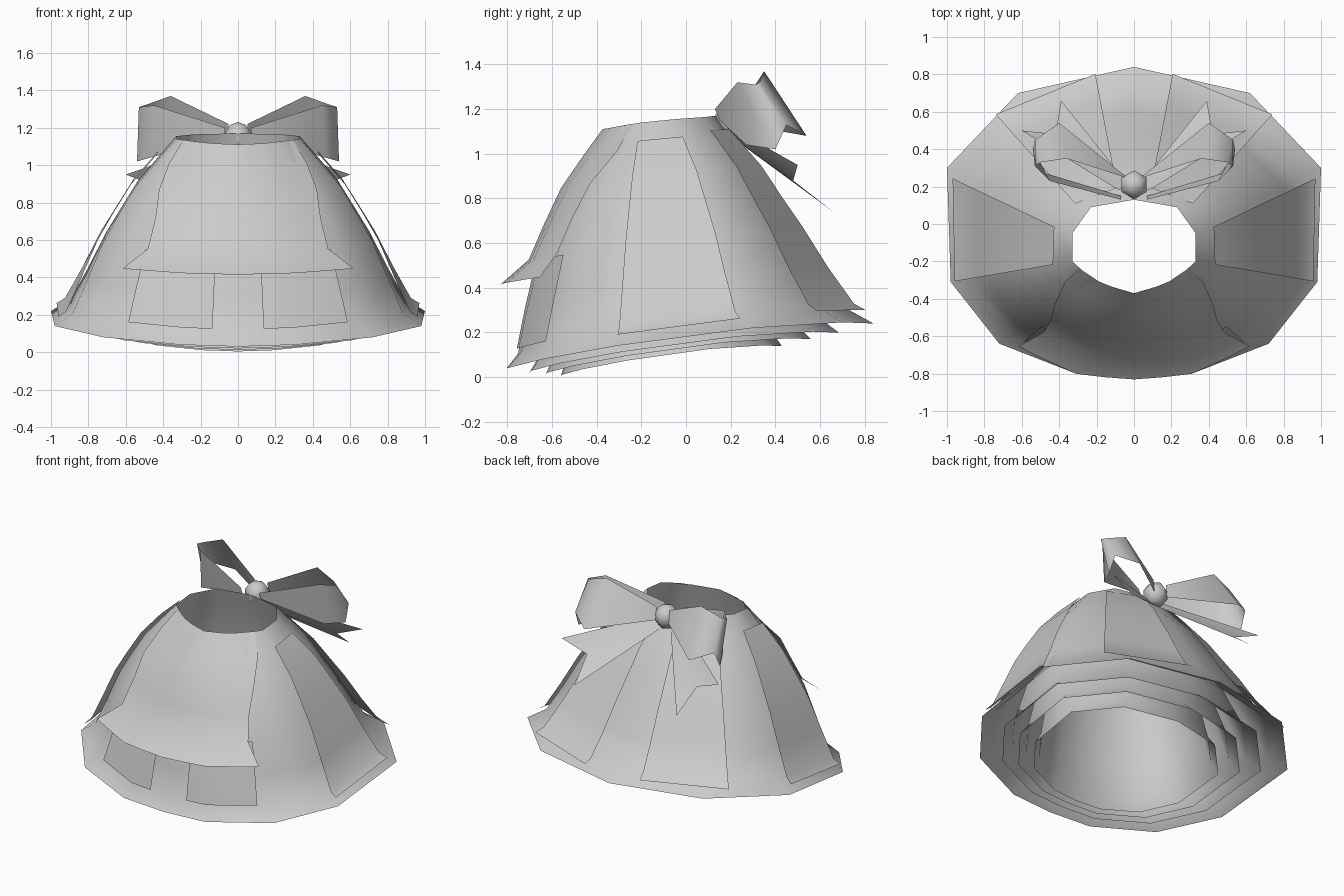
import bpy, math
from mathutils import Vector

cube = bpy.data.objects.get("Cube")
if cube:
    bpy.data.objects.remove(cube)

grey = bpy.data.materials.new("cloth_grey")
grey.use_nodes = True
colour = (0.6, 0.6, 0.6, 1)
grey.diffuse_color = colour
grey.node_tree.nodes["Principled BSDF"].inputs["Base Color"].default_value = colour

# Half outlines from centre back to centre front
WAIST = [(0, .13, 1.17), (.23, .09, 1.165), (.33, -.05, 1.155), (.33, -.2, 1.14),
         (.23, -.29, 1.125), (.12, -.335, 1.115), (0, -.37, 1.11)]
HEM = [(0, .84, .24), (.62, .70, .245), (1, .3, .22), (.98, -.31, .14),
       (.72, -.64, .08), (.31, -.8, .04), (0, -.81, .03)]
# Drop down the skirt, and matching spread toward the hem
DROP = [0, .12, .25, .4, .55, .75, .93, 1]
SPREAD = [0, .16, .33, .47, .60, .73, .85, 1]


def full_ring(half):
    pts = [Vector(p) for p in half]
    return pts + [Vector((-p.x, p.y, p.z)) for p in pts[-2:0:-1]]


WAIST_RING, HEM_RING = full_ring(WAIST), full_ring(HEM)


def on_ring(ring, u):
    i = math.floor(u)
    return ring[i % 12].lerp(ring[(i + 1) % 12], u - i)


def spread_at(t):
    for i in range(len(DROP) - 1):
        if t <= DROP[i + 1]:
            f = (t - DROP[i]) / (DROP[i + 1] - DROP[i])
            return SPREAD[i] + f * (SPREAD[i + 1] - SPREAD[i])
    return 1


def skirt_point(u, t, lift=0, hem=HEM_RING):
    """Point at u round the skirt and t down it, lifted outward."""
    a, b = on_ring(WAIST_RING, u), on_ring(hem, u)
    s = spread_at(t)
    # The front bulges, the back runs straighter
    s -= .08 * math.cos(u * math.pi / 6) * math.sin(math.pi * t)
    out = Vector((b.x - a.x, b.y - a.y, 0)).normalized()
    p = a.lerp(b, s)
    p.z = a.z + (b.z - a.z) * t
    return p + out * lift + Vector((0, 0, lift * .3))


def make(name, verts, faces, angle=50):
    mesh = bpy.data.meshes.new(name)
    mesh.from_pydata([tuple(v) for v in verts], [], faces)
    mesh.materials.append(grey)
    mesh.update()
    mesh.shade_smooth()
    mesh.set_sharp_from_angle(angle=math.radians(angle))
    obj = bpy.data.objects.new(name, mesh)
    bpy.context.collection.objects.link(obj)
    return obj


def sheet(name, rows, closed=False, angle=50):
    n = len(rows[0])
    faces = []
    for r in range(len(rows) - 1):
        for c in range(n if closed else n - 1):
            d = (c + 1) % n
            faces.append((r * n + c, (r + 1) * n + c, (r + 1) * n + d, r * n + d))
    return make(name, [p for row in rows for p in row], faces, angle)


def steps(a, b, knots):
    return [a] + [k for k in knots if a + .02 < k < b - .02] + [b]


def panel(name, u0, u1, t0, t1, lift0, lift1, folds):
    """Cloth piece following the skirt, bent across at the given folds."""
    rows = []
    for t in steps(t0, t1, DROP):
        lift = lift0 + (lift1 - lift0) * (t - t0) / (t1 - t0)
        rows.append([skirt_point(u, t, lift) for u in steps(u0, u1, folds)])
    return sheet(name, rows)


# Outer skirt and three nested petticoats
sheet("skirt", [[skirt_point(u, t) for u in range(12)] for t in DROP], True)
for i, (size, height, shift) in enumerate([(.84, .85, -.02), (.72, .75, -.045), (.6, .64, -.075)], 1):
    hem = [Vector((p.x * size, p.y * size + shift, p.z * height - .005 * i)) for p in HEM_RING]
    rows = [[skirt_point(u, t, 0, hem) for u in range(12)] for t in DROP]
    sheet(f"petticoat_{i}", rows, True)

# Apron: narrows toward its kicked-out lower edge (drop, side edge, lift)
APRON = [(0, 3.4, .003), (.12, 3.65, .012), (.25, 4.0, .02), (.4, 4.22, .025),
         (.55, 4.3, .035), (.68, 4.2, .13)]
sheet("apron", [[skirt_point(u, t, lift) for u in (edge, 4.5, 5, 5.5, 6, 6.5, 7, 7.5, 12 - edge)]
                for t, edge, lift in APRON])

# Paired panels round the skirt
for side, flip in (("left", False), ("right", True)):
    for part, u0, u1, t0, t1, lift0, lift1, folds in (
            ("front_panel", 4.2, 5.53, .55, .92, .012, .015, range(12)),
            ("side_panel", 2.07, 3.0, .09, .96, .025, .035, ()),
            ("back_panel", .33, 1.3, .07, .96, .025, .075, ())):
        a, b = (12 - u1, 12 - u0) if flip else (u0, u1)
        panel(f"{side}_{part}", a, b, t0, t1, lift0, lift1, folds)

# Bow: two ribbon loops and two notched tails
LOOP_TOP = [(.07, .13, 1.2), (.45, .23, 1.32), (.53, .31, 1.31), (.50, .33, 1.32),
            (.36, .35, 1.37), (.05, .25, 1.22)]
LOOP_LOW = [(.07, .15, 1.15), (.47, .27, 1.04), (.54, .40, 1.02), (.53, .45, 1.13),
            (.40, .54, 1.08), (.05, .26, 1.13)]
TAIL = [(.08, .18, 1.13), (.03, .21, 1.07), (.39, .66, .74), (.42, .48, .88), (.60, .50, .95)]
for side, m in (("left", 1), ("right", -1)):
    top = [Vector((x * m, y, z)) for x, y, z in LOOP_TOP]
    low = [Vector((x * m, y, z)) for x, y, z in LOOP_LOW]
    sheet(f"{side}_bow_loop", [top, low], angle=80)
    tail = [(x * m, y, z) for x, y, z in TAIL]
    make(f"{side}_bow_tail", tail, [(0, 1, 3), (1, 2, 3), (0, 3, 4)])

# Bow knot
bpy.ops.mesh.primitive_uv_sphere_add(segments=6, ring_count=5, radius=.085, location=(0, .21, 1.15))
knot = bpy.context.object
knot.name = "bow_knot"
knot.scale = (.95, .95, .95)
knot.data.materials.append(grey)
bpy.ops.object.shade_smooth()
